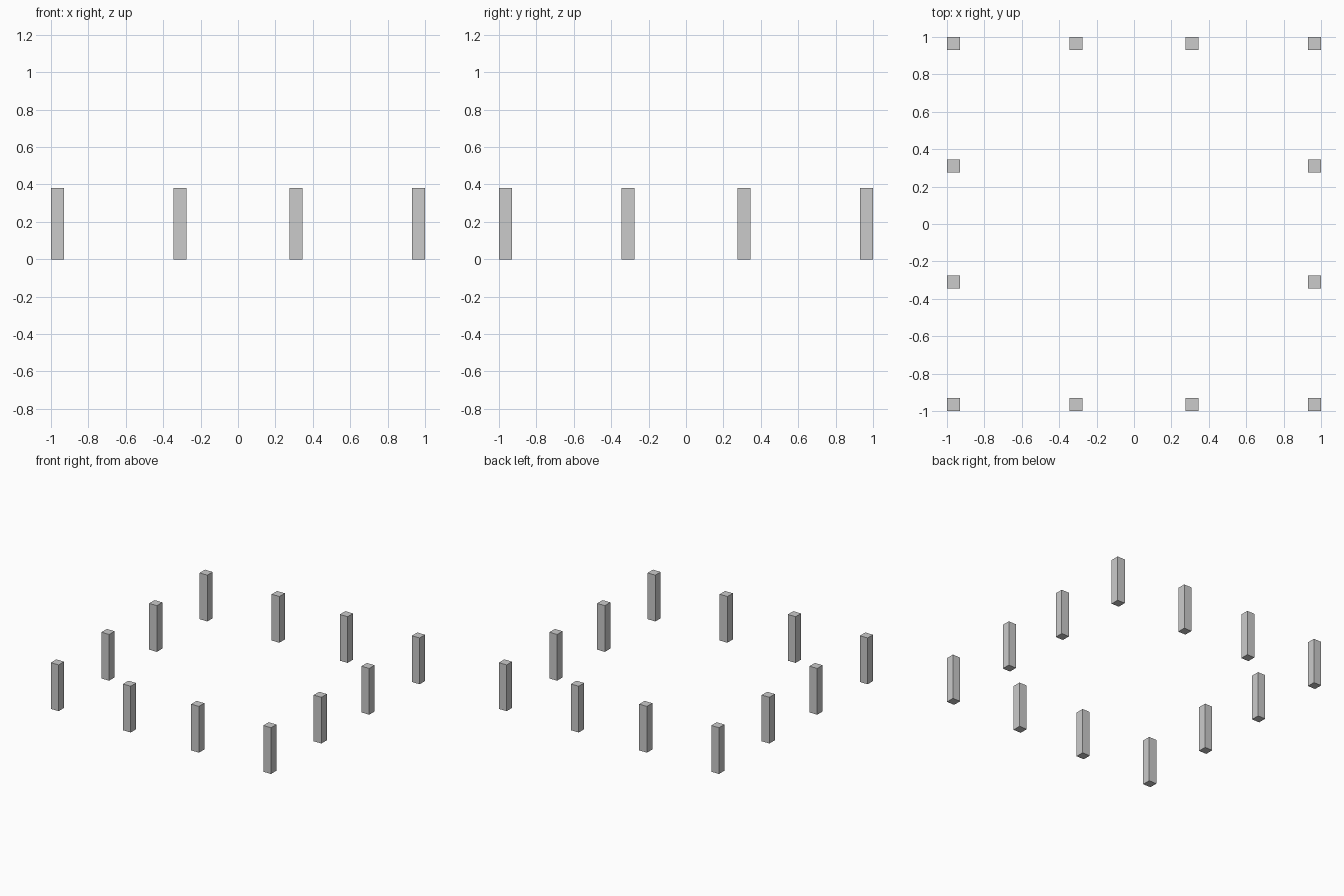
import bpy

if "Cube" in bpy.data.objects:
    bpy.data.objects.remove(bpy.data.objects["Cube"])

WIDTH, HEIGHT = 0.07, 0.38
OUTER, INNER = 0.965, 0.31


def add_post(name, x, y):
    bpy.ops.mesh.primitive_cube_add(size=1, location=(x, y, HEIGHT / 2))
    post = bpy.context.object
    post.name = name
    post.scale = (WIDTH, WIDTH, HEIGHT)
    bpy.ops.object.transform_apply(location=False, rotation=False, scale=True)


# Square posts around the perimeter: four per side, sharing the corners
stations = (-OUTER, -INNER, INNER, OUTER)
for x in stations:
    for y in stations:
        on_x, on_y = abs(x) == OUTER, abs(y) == OUTER
        if on_x and on_y:
            add_post("corner_post", x, y)
        elif on_x or on_y:
            add_post("side_post", x, y)
